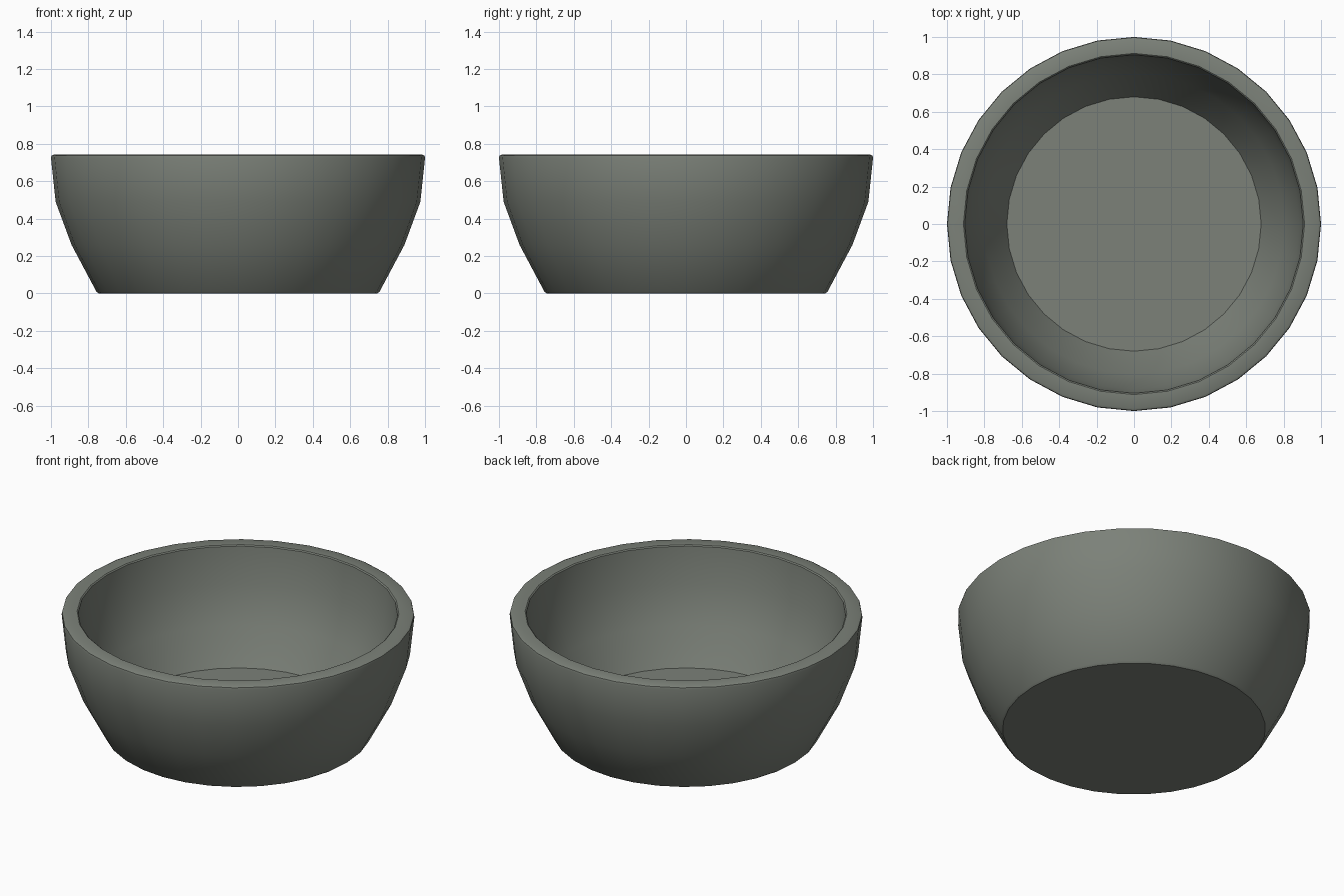
import bpy
import bmesh
import math

SIDES = 32

cube = bpy.data.objects.get("Cube")
if cube:
    bpy.data.objects.remove(cube, do_unlink=True)

# Single grey-green glaze
glaze = bpy.data.materials.new("grey_green_glaze")
glaze.use_nodes = True
color = (0.2, 0.22, 0.19, 1.0)
glaze.diffuse_color = color
shader = glaze.node_tree.nodes["Principled BSDF"]
shader.inputs["Base Color"].default_value = color
shader.inputs["Roughness"].default_value = 0.7

# Half section (radius, height): foot, outer wall, rim, inner wall, floor
section = [
    (0, 0), (0.745, 0), (0.757, 0.01),
    (0.89, 0.26), (0.975, 0.49),
    (1.0, 0.725), (0.997, 0.737), (0.985, 0.743),
    (0.912, 0.743), (0.905, 0.737),
    (0.883, 0.51), (0.803, 0.29),
    (0.68, 0.08), (0, 0.08),
]

# Bowl: revolve the section around z
bm = bmesh.new()
verts = [bm.verts.new((r, 0, z)) for r, z in section]
edges = [bm.edges.new(pair) for pair in zip(verts, verts[1:])]
bmesh.ops.spin(bm, geom=verts + edges, cent=(0, 0, 0), axis=(0, 0, 1),
               angle=math.tau, steps=SIDES, use_duplicate=False)
bmesh.ops.remove_doubles(bm, verts=bm.verts[:], dist=0.0005)
bmesh.ops.recalc_face_normals(bm, faces=bm.faces[:])

mesh = bpy.data.meshes.new("bowl")
bm.to_mesh(mesh)
bm.free()
mesh.materials.append(glaze)
bowl = bpy.data.objects.new("bowl", mesh)
bpy.context.collection.objects.link(bowl)

# Smooth walls, crisp foot, rim and floor edges
bpy.ops.object.select_all(action="DESELECT")
bowl.select_set(True)
bpy.context.view_layer.objects.active = bowl
bpy.ops.object.shade_smooth_by_angle(angle=math.radians(30))
